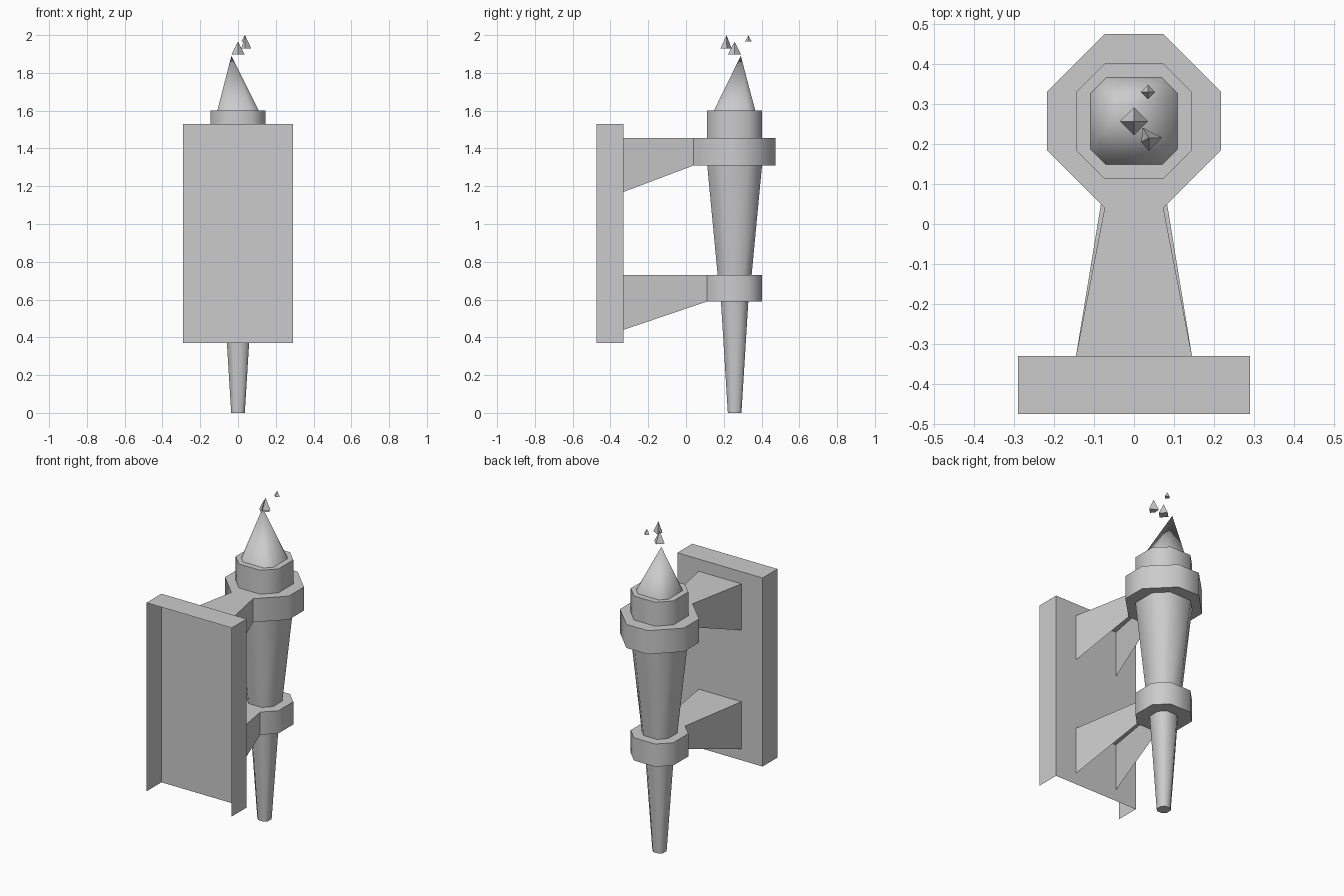
import bpy, math

if "Cube" in bpy.data.objects:
    bpy.data.objects.remove(bpy.data.objects["Cube"])

CY = 0.2575  # y of the torch axis


def make(name, verts, faces, smooth=True):
    mesh = bpy.data.meshes.new(name)
    mesh.from_pydata(verts, [], faces)
    mesh.update()
    ob = bpy.data.objects.new(name, mesh)
    bpy.context.collection.objects.link(ob)
    bpy.ops.object.select_all(action='DESELECT')
    ob.select_set(True)
    bpy.context.view_layer.objects.active = ob
    if smooth:
        bpy.ops.object.shade_smooth_by_angle(angle=math.radians(50))
    return ob


def octagon(z, r, f):
    """Eight-sided ring, half width r, half flat length f; edge 0 faces front."""
    pts = [(-f, -r), (f, -r), (r, -f), (r, f), (f, r), (-f, r), (-r, f), (-r, -f)]
    return [(x, y + CY, z) for x, y in pts]


def loft(stations, open_front=()):
    """Skin octagons together, leaving the front quad out where a bracket joins."""
    verts, faces = [], []
    for s in stations:
        verts += octagon(*s)
    for k in range(len(stations) - 1):
        for i in range(8):
            if i == 0 and k in open_front:
                continue
            a, b = k * 8 + i, k * 8 + (i + 1) % 8
            faces.append((a, b, b + 8, a + 8))
    return verts, faces


# Tapered torch with its two holding rings and the cup
stations = [(0, .036, .018), (.59, .0725, .036), (.59, .145, .0725),
            (.73, .145, .0725), (.73, .09, .045), (1.31, .145, .0725),
            (1.31, .2175, .0735), (1.455, .2175, .0735), (1.455, .145, .0725),
            (1.602, .145, .0725), (1.602, .109, .07)]
v, f = loft(stations, open_front=(2, 6))
f.append(tuple(reversed(range(8))))
make("torch_and_rings", v, f)

# Flame: leaning eight-sided cone
v = octagon(1.602, .109, .07) + [(-.035, .29, 1.89)]
make("flame", v, [(i, (i + 1) % 8, 8) for i in range(8)])

# Wall plate: hollow, open at the wall side and underneath
X, Y0, Y1, Z0, Z1 = .29, -.475, -.33, .37, 1.53
v = [(x, y, z) for z in (Z0, Z1) for x, y in ((-X, Y0), (-X, Y1), (X, Y1), (X, Y0))]
make("wall_plate", v, [(0, 4, 5, 1), (1, 5, 6, 2), (2, 6, 7, 3), (4, 7, 6, 5)], False)

# Brackets: tapered arms with a top and two sides, open underneath
for name, top, ring_z, wall_z, end_y, end_x in (
        ("upper_bracket", 1.455, 1.31, 1.17, CY - .2175, .0735),
        ("lower_bracket", .73, .59, .44, CY - .145, .0725)):
    v = []
    for s in (-1, 1):
        v += [(s * .145, Y1, wall_z), (s * .145, Y1, top),
              (s * end_x, end_y, top), (s * end_x, end_y, ring_z)]
    make(name, v, [(0, 3, 2, 1), (4, 5, 6, 7), (1, 2, 6, 5)], False)

# Sparks: small four-sided pyramids above the flame
def diamond(x, y, r):
    return [(x, y - r), (x + r, y), (x, y + r), (x - r, y)]

sparks = [(diamond(0, .257, .035), 1.897, (0, .257, 1.965)),
          (diamond(.035, .33, .018), 1.966, (.035, .33, 1.998)),
          ([(.037, .183), (.07, .216), (.022, .241), (.018, .205)], 1.93, (.037, .215, 2.0))]
for n, (base, z, tip) in enumerate(sparks, 1):
    v = [(x, y, z) for x, y in base] + [tip]
    make(f"spark_{n}", v, [(i, (i + 1) % 4, 4) for i in range(4)] + [(3, 2, 1, 0)], False)
